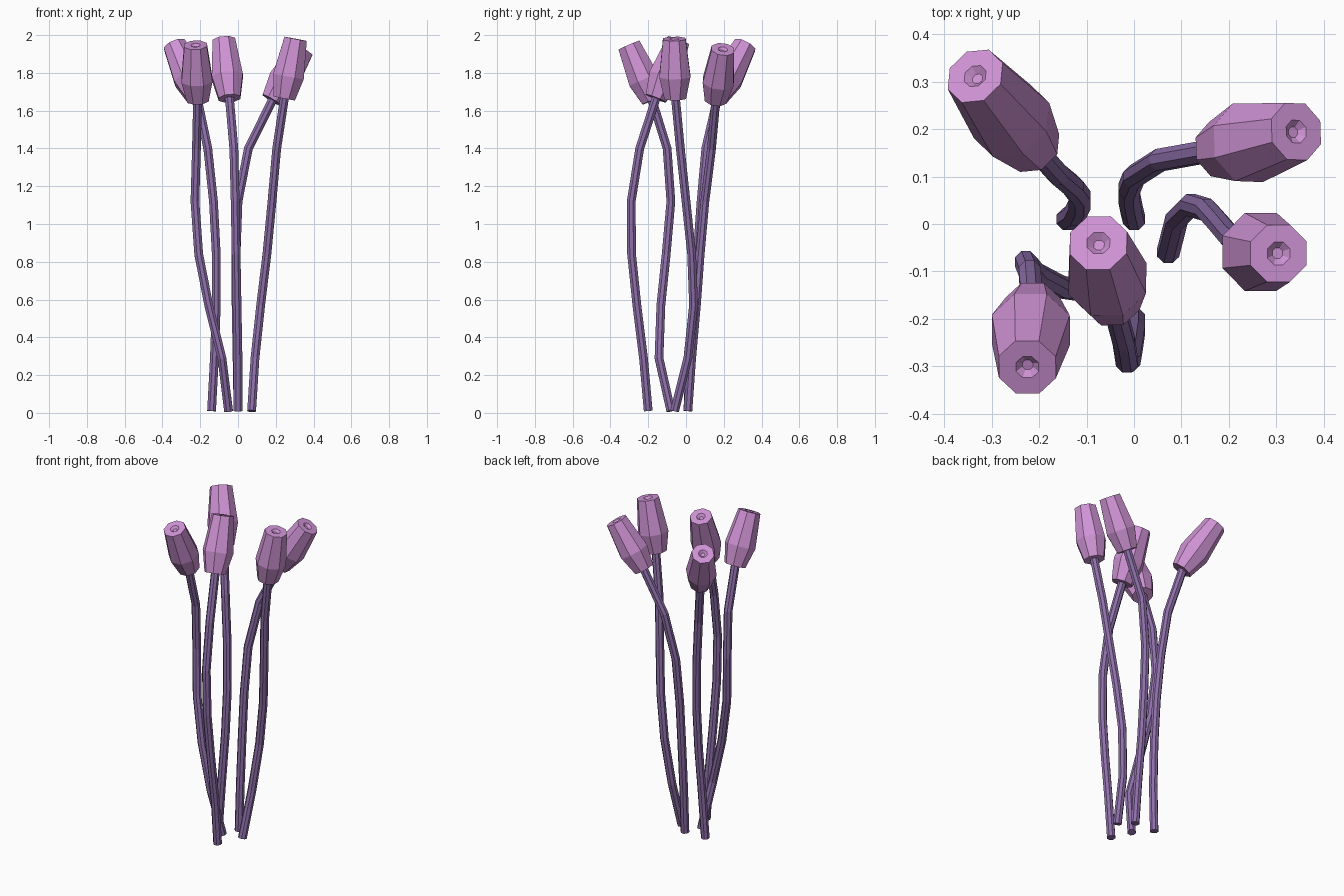
import bpy, bmesh, math
from mathutils import Vector

if "Cube" in bpy.data.objects:
    bpy.data.objects.remove(bpy.data.objects["Cube"])

SIDES = 8


def material(name, color):
    m = bpy.data.materials.new(name)
    m.diffuse_color = color
    m.use_nodes = True
    m.node_tree.nodes["Principled BSDF"].inputs["Base Color"].default_value = m.diffuse_color
    return m


def loft(name, rings, mat):
    """Octagonal flat-shaded solid through (centre, axis, radius) rings."""
    bm = bmesh.new()
    loops = []
    for centre, axis, radius in rings:
        q = Vector((0, 0, 1)).rotation_difference(axis)
        loop = []
        for i in range(SIDES):
            a = math.tau * (i + 0.5) / SIDES
            loop.append(bm.verts.new(centre + q @ Vector((radius * math.cos(a), radius * math.sin(a), 0))))
        loops.append(loop)
    for lo, hi in zip(loops, loops[1:]):
        for i in range(SIDES):
            j = (i + 1) % SIDES
            bm.faces.new((lo[i], lo[j], hi[j], hi[i]))
    bm.faces.new(loops[0][::-1])
    bm.faces.new(loops[-1])
    bmesh.ops.recalc_face_normals(bm, faces=bm.faces)
    mesh = bpy.data.meshes.new(name)
    bm.to_mesh(mesh)
    bm.free()
    mesh.materials.append(mat)
    obj = bpy.data.objects.new(name, mesh)
    bpy.context.collection.objects.link(obj)
    return obj


stem_mat = material("stem_purple", (0.27, 0.16, 0.40, 1))
bud_mat = material("bud_pink", (0.62, 0.29, 0.66, 1))

# Stem points share these heights; the last one is the base of the bud
HEIGHTS = (0.01, 0.29, 0.57, 0.84, 1.12, 1.40)

# Per flower: stem x values, stem y values, bud base, bud tip
FLOWERS = {
    "back_left": ((-.14, -.125, -.115, -.115, -.13, -.16),
                  (.01, .02, .04, .06, .08, .105),
                  (-.213, .163, 1.67), (-.335, .312, 1.945)),
    "back_right": ((0, -.005, -.01, -.01, .0, .055),
                   (.01, .03, .055, .075, .10, .135),
                   (.18, .157, 1.655), (.342, .195, 1.925)),
    "right": ((.072, .09, .12, .153, .18, .205),
              (-.06, .01, .04, .03, .0, -.03),
              (.245, -.057, 1.665), (.305, -.062, 1.98)),
    "middle": ((0, 0, -.005, -.01, -.015, -.022),
               (-.20, -.225, -.26, -.288, -.29, -.245),
               (-.045, -.16, 1.665), (-.075, -.04, 1.972)),
    "front_left": ((-.05, -.085, -.155, -.208, -.228, -.22),
                   (-.08, -.143, -.133, -.105, -.08, -.10),
                   (-.213, -.177, 1.655), (-.225, -.302, 1.947)),
}

# Bud profile: (fraction of length, radius), ending in a recessed tip dimple
BUD = ((0, .03), (0, .062), (.37, .089), (1, .065), (1, .026), (.96, .012))

for label, (xs, ys, base, tip) in FLOWERS.items():
    base, tip = Vector(base), Vector(tip)
    axis = (tip - base).normalized()

    # Stem: tube with mitred bends, running slightly into the bud
    pts = [Vector(p) for p in zip(xs, ys, HEIGHTS)] + [base + axis * 0.02]
    rings = []
    for i, p in enumerate(pts):
        before = (p - pts[i - 1]).normalized() if i else Vector()
        after = (pts[i + 1] - p).normalized() if i < len(pts) - 1 else Vector()
        rings.append((p, (before + after).normalized(), 0.025))
    loft("stem_" + label, rings, stem_mat)

    # Bud: faceted barrel along the stem's final direction
    loft("bud_" + label, [(base.lerp(tip, t), axis, r) for t, r in BUD], bud_mat)
